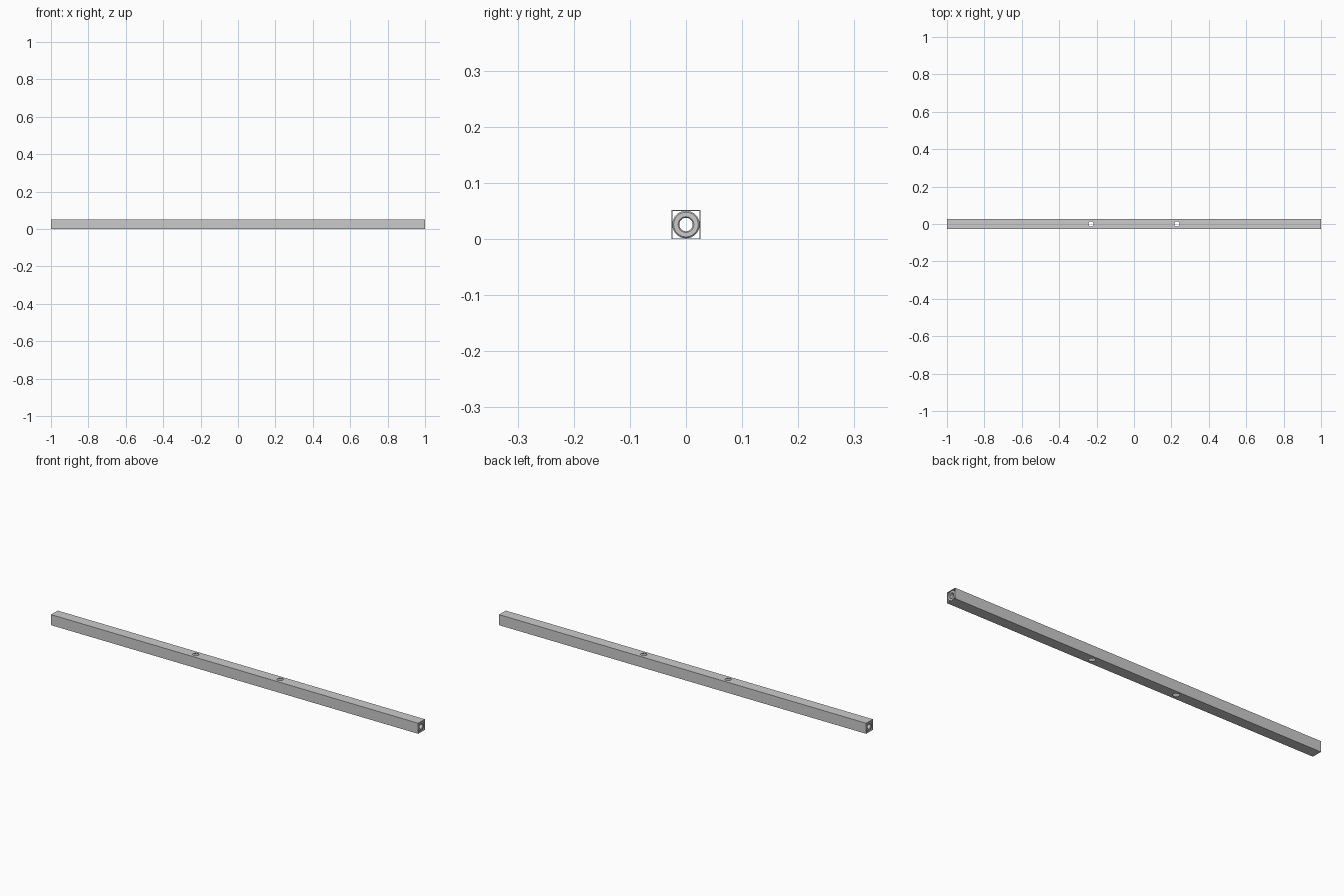
import bpy, bmesh, math
from mathutils import Matrix

if "Cube" in bpy.data.objects:
    bpy.data.objects.remove(bpy.data.objects["Cube"])

S = 0.026      # half width of the square tube
W = 0.0015     # wall thickness
HOLE_X, HOLE_R = 0.23, 0.014


def finish(name, bm):
    bmesh.ops.recalc_face_normals(bm, faces=bm.faces)
    me = bpy.data.meshes.new(name)
    bm.to_mesh(me)
    bm.free()
    ob = bpy.data.objects.new(name, me)
    bpy.context.collection.objects.link(ob)
    return ob


# Thin-walled square tube, open at both ends
def square_tube():
    bm = bmesh.new()
    rings = []
    for x, h in ((-1, S), (1, S), (1, S - W), (-1, S - W)):
        rings.append([bm.verts.new((x, a * h, S + b * h))
                      for a, b in ((-1, -1), (1, -1), (1, 1), (-1, 1))])
    for i in range(4):
        a, b = rings[i], rings[(i + 1) % 4]
        for j in range(4):
            k = (j + 1) % 4
            bm.faces.new((a[j], a[k], b[k], b[j]))
    return finish("square_tube", bm)


# Ring bushing: (x, radius) profile revolved about the tube axis
def bushing(name, side):
    prof = [(0.998, 0.022), (0.996, 0.0245), (0.97, 0.0245),
            (0.97, 0.012), (0.996, 0.012), (0.998, 0.014)]
    n = 32
    bm = bmesh.new()
    rings = [[bm.verts.new((side * x, r * math.cos(2 * math.pi * j / n),
                            S + r * math.sin(2 * math.pi * j / n)))
              for j in range(n)] for x, r in prof]
    for i in range(len(prof)):
        a, b = rings[i], rings[(i + 1) % len(prof)]
        for j in range(n):
            k = (j + 1) % n
            bm.faces.new((a[j], a[k], b[k], b[j]))
    return finish(name, bm)


tube = square_tube()

# Vertical bolt holes through top and bottom walls
bm = bmesh.new()
for s in (-1, 1):
    bmesh.ops.create_cone(bm, cap_ends=True, segments=32, radius1=HOLE_R,
                          radius2=HOLE_R, depth=0.2,
                          matrix=Matrix.Translation((s * HOLE_X, 0, S)))
cutter = finish("hole_cutter", bm)
cutter.hide_render = True
cutter.hide_set(True)
mod = tube.modifiers.new("holes", 'BOOLEAN')
mod.object = cutter
mod.operation = 'DIFFERENCE'
mod.solver = 'EXACT'

for label, side in (("left", -1), ("right", 1)):
    ob = bushing(label + "_end_bushing", side)
    for o in bpy.context.selected_objects:
        o.select_set(False)
    ob.select_set(True)
    bpy.context.view_layer.objects.active = ob
    bpy.ops.object.shade_smooth_by_angle(angle=math.radians(30))
